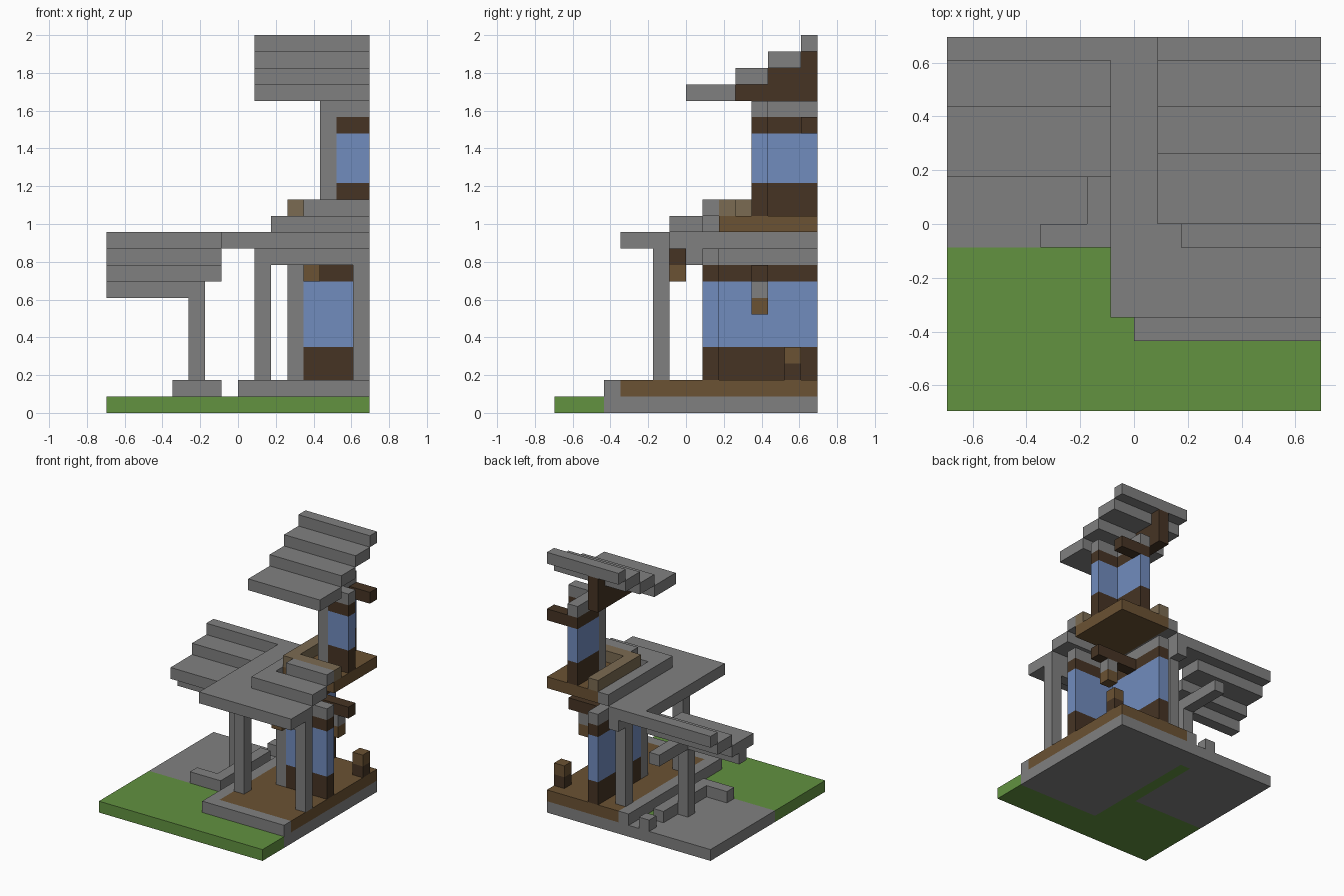
import bpy
import bmesh
from mathutils import Matrix, Vector

cube = bpy.data.objects.get("Cube")
if cube:
    bpy.data.objects.remove(cube, do_unlink=True)

UNIT = 2 / 23   # one block
HALF = 8        # half the plot, in blocks
END = 16        # the two cut sides of the building


def material(name, r, g, b):
    linear = [((c / 255 + 0.055) / 1.055) ** 2.4 for c in (r, g, b)] + [1]
    mat = bpy.data.materials.new(name)
    mat.use_nodes = True
    mat.diffuse_color = linear
    mat.node_tree.nodes["Principled BSDF"].inputs["Base Color"].default_value = linear
    return mat


STONE = material("stone grey", 128, 128, 128)
GRASS = material("grass green", 98, 146, 64)
WOOD = material("wood brown", 107, 82, 51)
DARK = material("dark timber", 70, 52, 36)
GLASS = material("window blue", 113, 140, 190)
TAUPE = material("taupe trim", 123, 107, 82)


def part(name, mat, *boxes):
    """One object from boxes given as x, y, z and width, depth, height in blocks."""
    bm = bmesh.new()
    for x, y, z, w, d, h in boxes:
        size = Vector((w, d, h)) * UNIT
        corner = Vector((x - HALF, y - HALF, z)) * UNIT
        bmesh.ops.create_cube(bm, size=1, matrix=Matrix.Translation(corner + size / 2)
                              @ Matrix.Diagonal(size).to_4x4())
    mesh = bpy.data.meshes.new(name)
    bm.to_mesh(mesh)
    bm.free()
    mesh.materials.append(mat)
    obj = bpy.data.objects.new(name, mesh)
    bpy.context.collection.objects.link(obj)
    return obj


def corner_walls(name, mat, x, y, z, h):
    """A front wall and a side wall meeting at a corner pillar."""
    part(name, mat, (x + 1, y, z, END - x - 1, 1, h), (x, y + 1, z, 1, END - y - 1, h))


def storey(name, x, y, z, glass):
    corner_walls(name + "_sill", DARK, x, y, z, 2)
    corner_walls(name + "_window", GLASS, x, y, z + 2, glass)
    corner_walls(name + "_lintel", DARK, x, y, z + 2 + glass, 1)
    part(name + "_corner_pillar", STONE, (x, y, z, 1, 1, glass + 4))
    corner_walls(name + "_wall_cap", STONE, x, y, z + 3 + glass, 1)


def stepped_roof(name, x, y, z, width):
    steps = []
    for depth in (3, 2, 2, 1):
        depth = min(depth, END - y)
        if depth > 0:
            steps.append((x, y, z, width, depth, 1))
        y, z = y + depth, z + 1
    part(name, STONE, *steps)


# Ground: lawn, paved yard, planted strip and house base
part("lawn", GRASS, (0, 0, 0, END, 3, 1), (0, 3, 0, 8, 4, 1), (7, 7, 0, 1, 7, 1))
part("yard_paving", STONE, (0, 7, 0, 7, 9, 1), (7, 14, 0, 1, 2, 1))
part("house_base", STONE, (8, 3, 0, 8, 13, 1), (8, 3, 1, 8, 1, 1), (8, 4, 1, 1, 12, 1))
part("ground_floor", WOOD, (9, 4, 1, 7, 12, 1))
part("yard_kerb", STONE, (4, 7, 1, 3, 1, 1), (6, 8, 1, 1, 6, 1), (6, 15, 1, 1, 1, 1))

# Side shelter
part("shelter_post", STONE, (5, 11, 1, 1, 1, 6))
part("shelter_beam", STONE, (0, 11, 7, 6, 1, 1), (5, 12, 7, 1, 4, 1))
stepped_roof("shelter_roof", 0, 10, 8, 7)

# Veranda posts, beams and roof
for n, (x, y) in enumerate([(9, 6), (15, 6), (9, 14)]):
    part(f"veranda_post_{n}", STONE, (x, y, 2, 1, 1, 7))
part("veranda_beam", STONE, (9, 6, 9, 7, 1, 1), (9, 7, 9, 1, 9, 1))
part("veranda_roof", STONE, (7, 4, 10, 9, 3, 1), (7, 7, 10, 3, 9, 1),
     (10, 7, 11, 6, 2, 1), (10, 9, 11, 1, 7, 1), (12, 9, 12, 4, 1, 1))

# Two glazed storeys
storey("lower", 11, 9, 2, 4)
storey("upper", 13, 12, 12, 3)
part("upper_floor", WOOD, (11, 10, 11, 5, 6, 1))
part("upper_kerb", TAUPE, (11, 10, 12, 1, 6, 1), (12, 10, 12, 4, 1, 1))

# Ceiling beams, lanterns and stool
part("lower_ceiling_beam", DARK, (12, 12, 8, 4, 1, 1))
part("upper_ceiling_beam", DARK, (14, 15, 17, 2, 1, 1))
part("indoor_lantern_mount", STONE, (14, 12, 7, 1, 1, 1))
part("indoor_lantern", WOOD, (14, 12, 6, 1, 1, 1))
part("veranda_lantern_mount", DARK, (12, 7, 9, 1, 1, 1))
part("veranda_lantern", WOOD, (12, 7, 8, 1, 1, 1))
part("stool_leg", DARK, (15, 14, 2, 1, 1, 1))
part("stool_seat", WOOD, (15, 14, 3, 1, 1, 1))

# Top roof and its gable
stepped_roof("top_roof", 9, 8, 19, 7)
part("gable", DARK, (11, 11, 19, 1, 5, 1), (11, 13, 20, 1, 3, 1), (11, 15, 21, 1, 1, 1))
